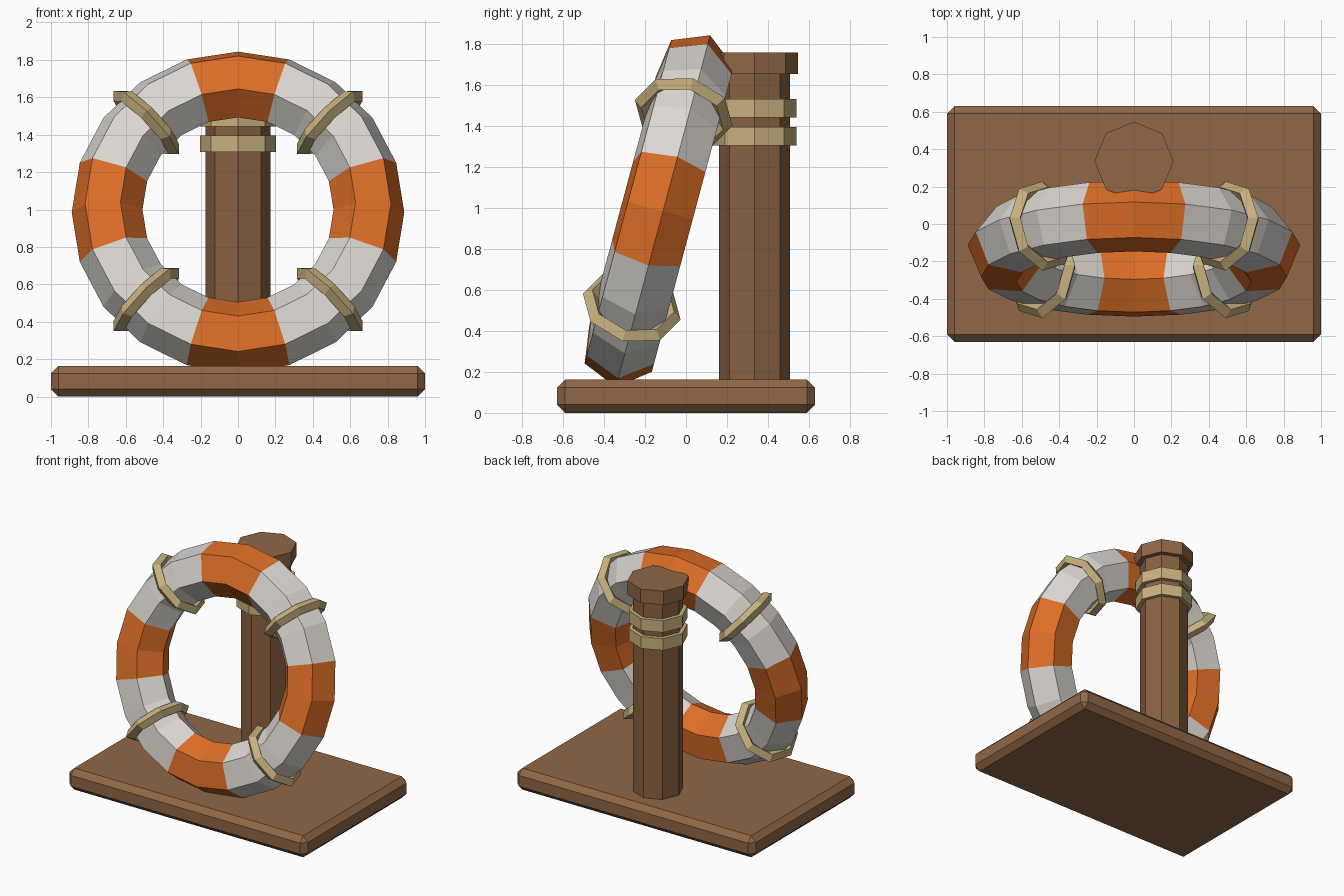
import bpy, bmesh
from math import sin, cos, pi, radians
from mathutils import Matrix

cube = bpy.data.objects.get("Cube")
if cube:
    bpy.data.objects.remove(cube, do_unlink=True)


def material(name, rgb):
    m = bpy.data.materials.new(name)
    m.use_nodes = True
    m.diffuse_color = (*rgb, 1)
    m.node_tree.nodes["Principled BSDF"].inputs["Base Color"].default_value = (*rgb, 1)
    return m


wood = material("wood", (0.28, 0.137, 0.061))
post_wood = material("post wood", (0.25, 0.122, 0.054))
rope = material("rope", (0.58, 0.44, 0.21))
white = material("off white", (0.71, 0.68, 0.64))
orange = material("orange", (0.72, 0.155, 0.02))


def finish(bm, name, mats, matrix=Matrix()):
    bmesh.ops.recalc_face_normals(bm, faces=bm.faces)
    mesh = bpy.data.meshes.new(name)
    bm.to_mesh(mesh)
    bm.free()
    for m in mats:
        mesh.materials.append(m)
    obj = bpy.data.objects.new(name, mesh)
    obj.matrix_world = matrix
    bpy.context.collection.objects.link(obj)
    return obj


def ring(name, major, minor, around, sides, phase, mats, matrix, rule=lambda i: 0):
    """Faceted ring in the xz plane; rule picks the material of each segment."""
    bm = bmesh.new()
    loops = []
    for i in range(around):
        a = 2 * pi * i / around
        loop = []
        for j in range(sides):
            b = phase + 2 * pi * j / sides
            rho = major + minor * cos(b)
            loop.append(bm.verts.new((rho * cos(a), -minor * sin(b), rho * sin(a))))
        loops.append(loop)
    for i in range(around):
        p, q = loops[i], loops[(i + 1) % around]
        for j in range(sides):
            k = (j + 1) % sides
            face = bm.faces.new((p[j], p[k], q[k], q[j]))
            face.material_index = rule(i)
    return finish(bm, name, mats, matrix)


def octagon(name, radius, z0, z1, mat):
    """Eight-sided upright prism on the post axis."""
    bm = bmesh.new()
    bmesh.ops.create_cone(bm, cap_ends=True, segments=8, radius1=radius,
                          radius2=radius, depth=z1 - z0)
    return finish(bm, name, [mat], Matrix.Translation((0, 0.335, (z0 + z1) / 2)))


# Chamfered base board
bm = bmesh.new()
bmesh.ops.create_cube(bm, size=1)
bmesh.ops.scale(bm, vec=(2, 1.26, 0.163), verts=bm.verts)
bmesh.ops.bevel(bm, geom=bm.edges[:], offset=0.04, segments=1, affect='EDGES')
finish(bm, "base_board", [wood], Matrix.Translation((0, 0, 0.0815)))

# Post, cap and the two rope wraps
octagon("post", 0.174, 0.15, 1.67, post_wood)
octagon("post_cap", 0.212, 1.655, 1.76, wood)
for n, z in enumerate((1.307, 1.443)):
    octagon(f"post_rope_{n + 1}", 0.204, z, z + 0.09, rope)

# Leaning buoy ring with four orange panels
lean = Matrix.Translation((0, -0.138, 0.992)) @ Matrix.Rotation(radians(-15), 4, 'X')
ring("buoy_ring", 0.7, 0.191, 20, 6, radians(-8), [white, orange], lean,
     lambda i: 1 if i % 5 in (0, 4) else 0)

# Rope bands round the tube on the diagonals
for n in range(4):
    a = pi / 4 + n * pi / 2
    place = (lean @ Matrix.Rotation(-a, 4, 'Y') @ Matrix.Translation((0.693, 0, 0))
             @ Matrix.Rotation(pi / 2, 4, 'X'))
    ring(f"rope_band_{n + 1}", 0.207, 0.04, 8, 4, 0, [rope], place)
